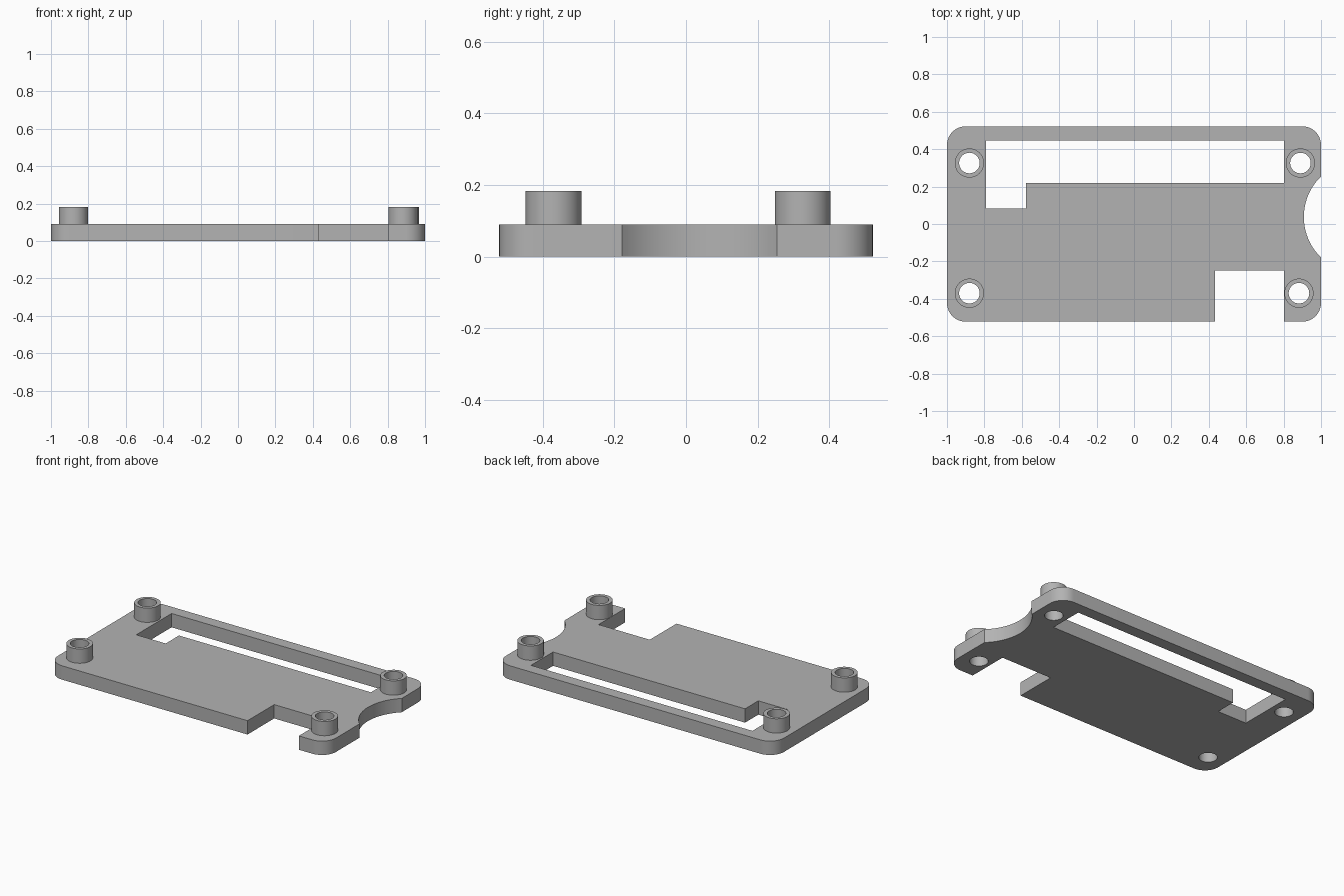
import bpy, bmesh
from math import pi, cos, sin, atan2, radians

cube = bpy.data.objects.get("Cube")
if cube:
    bpy.data.objects.remove(cube, do_unlink=True)

THICK, TOP = 0.09, 0.183            # plate thickness, standoff top
HALF_Y, CORNER = 0.522, 0.1
OUTER, BORE = 0.078, 0.055
POSTS = {"back_right": (-0.88, 0.326), "front_right": (-0.88, -0.37),
         "back_left": (0.89, 0.326), "front_left": (0.882, -0.37)}

grey = bpy.data.materials.new("grey")
grey.use_nodes = True
colour = (0.45, 0.45, 0.45, 1)
grey.diffuse_color = colour
grey.node_tree.nodes["Principled BSDF"].inputs["Base Color"].default_value = colour


def arc(cx, cy, r, start, end, steps):
    return [(cx + r * cos(start + (end - start) * i / steps),
             cy + r * sin(start + (end - start) * i / steps)) for i in range(steps + 1)]


def circle(cx, cy, r, n=48):
    return arc(cx, cy, r, 0, 2 * pi, n)[:-1]


def slab(name, loops, z0, z1):
    """Extrude an outline with holes from z0 to z1."""
    curve = bpy.data.curves.new(name, "CURVE")
    curve.dimensions = "2D"
    curve.fill_mode = "BOTH"
    curve.extrude = (z1 - z0) / 2
    for loop in loops:
        spline = curve.splines.new("POLY")
        spline.points.add(len(loop) - 1)
        for point, (x, y) in zip(spline.points, loop):
            point.co = (x, y, 0, 1)
        spline.use_cyclic_u = True
    temp = bpy.data.objects.new(name + "_profile", curve)
    bpy.context.collection.objects.link(temp)
    bpy.context.view_layer.update()
    mesh = bpy.data.meshes.new_from_object(
        temp.evaluated_get(bpy.context.evaluated_depsgraph_get()))
    bpy.data.objects.remove(temp, do_unlink=True)

    # Weld caps to walls and move to height
    bm = bmesh.new()
    bm.from_mesh(mesh)
    bmesh.ops.remove_doubles(bm, verts=bm.verts, dist=1e-5)
    bmesh.ops.translate(bm, verts=bm.verts, vec=(0, 0, (z0 + z1) / 2))
    bmesh.ops.recalc_face_normals(bm, faces=bm.faces)
    bm.to_mesh(mesh)
    bm.free()
    mesh.name = name
    mesh.materials.clear()
    mesh.materials.append(grey)
    obj = bpy.data.objects.new(name, mesh)
    bpy.context.collection.objects.link(obj)
    bpy.ops.object.select_all(action="DESELECT")
    obj.select_set(True)
    bpy.context.view_layer.objects.active = obj
    bpy.ops.object.shade_smooth_by_angle(angle=radians(30))
    return obj


# Plate outline: rounded corners, side scoop and front notch
cx, cy = 1 - CORNER, HALF_Y - CORNER
scoop_x, scoop_y, scoop_r = 1.209, 0.0375, 0.301
half = atan2(0.2165, scoop_x - 1)
outline = (arc(-cx, cy, CORNER, pi, pi / 2, 12)
           + arc(cx, cy, CORNER, pi / 2, 0, 12)
           + arc(scoop_x, scoop_y, scoop_r, pi - half, pi + half, 24)
           + arc(cx, -cy, CORNER, 0, -pi / 2, 12)
           + [(0.803, -HALF_Y), (0.803, -0.248), (0.434, -0.248), (0.434, -HALF_Y)]
           + arc(-cx, -cy, CORNER, -pi / 2, -pi, 12))

# Stepped window
window = [(-0.79, 0.446), (0.803, 0.446), (0.803, 0.219),
          (-0.578, 0.219), (-0.578, 0.083), (-0.79, 0.083)]

bores = [circle(x, y, BORE) for x, y in POSTS.values()]
slab("base_plate", [outline, window] + bores, 0, THICK)

# Hollow standoffs
for place, (x, y) in POSTS.items():
    slab(place + "_standoff", [circle(x, y, OUTER), circle(x, y, BORE)], THICK, TOP)
